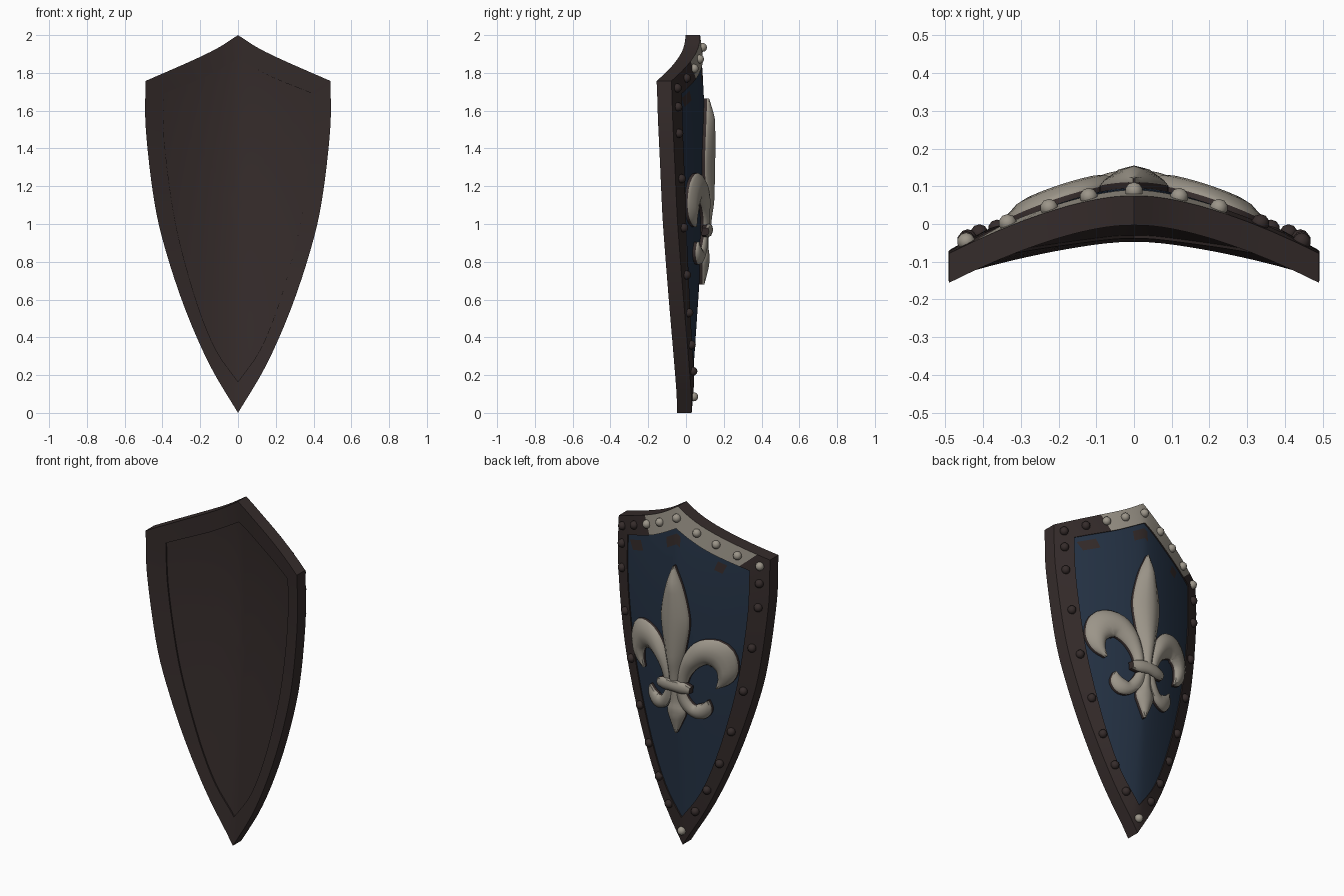
import bpy, bmesh, math
from mathutils import Vector

if "Cube" in bpy.data.objects:
    bpy.data.objects.remove(bpy.data.objects["Cube"])


def material(name, rgb):
    m = bpy.data.materials.new(name)
    m.diffuse_color = (*rgb, 1)
    m.use_nodes = True
    m.node_tree.nodes["Principled BSDF"].inputs["Base Color"].default_value = m.diffuse_color
    return m


BROWN = material("dark brown leather", (0.036, 0.025, 0.024))
BLUE = material("navy paint", (0.019, 0.034, 0.062))
CREAM = material("pale metal", (0.33, 0.30, 0.25))


def surface(x, z):
    """Depth of the curved shield face."""
    centre = 0.03 + 0.0534 * z + 0.0335 * z * z - 0.0245 * z ** 3
    return centre - 0.172 * (abs(x) / 0.49) ** 1.5


def smooth_path(pts, steps):
    """Catmull-Rom curve through points of any dimension."""
    p = [Vector(q) for q in pts]
    p = [2 * p[0] - p[1]] + p + [2 * p[-1] - p[-2]]
    out = []
    for i in range(1, len(p) - 2):
        a, b, c, d = p[i - 1:i + 3]
        for k in range(steps):
            t = k / steps
            out.append(0.5 * (2 * b + (c - a) * t + (2 * a - 5 * b + 4 * c - d) * t * t
                              + (3 * b - a - 3 * c + d) * t ** 3))
    return out + [p[-2]]


def finish(name, bm, mats, angle=35):
    bmesh.ops.recalc_face_normals(bm, faces=bm.faces)
    me = bpy.data.meshes.new(name)
    bm.to_mesh(me)
    bm.free()
    for m in mats:
        me.materials.append(m)
    ob = bpy.data.objects.new(name, me)
    bpy.context.collection.objects.link(ob)
    bpy.ops.object.select_all(action='DESELECT')
    ob.select_set(True)
    bpy.context.view_layer.objects.active = ob
    bpy.ops.object.shade_smooth_by_angle(angle=math.radians(angle))
    return ob


def outline(top, side):
    """Closed shield outline mirrored from its right half."""
    half = smooth_path(top, 4)[:-1] + smooth_path(side, 4)
    return half + [Vector((-p.x, p.y)) for p in reversed(half[1:-1])]


outer = outline([(0, 2), (.11, 1.93), (.25, 1.862), (.49, 1.757)],
                [(.49, 1.757), (.488, 1.5), (.445, 1.13), (.386, .87), (.28, .55), (.148, .25), (0, 0)])
inner = outline([(0, 1.875), (.1, 1.818), (.2, 1.768), (.395, 1.69)],
                [(.395, 1.69), (.39, 1.45), (.352, 1.13), (.3, .87), (.21, .56), (.115, .33), (0, .165)])
N = len(outer)

# Rim: rectangular section swept around the outline, pale plate along the top
bm = bmesh.new()
rings = []
for o, i in zip(outer, inner):
    rings.append([bm.verts.new((p.x, surface(p.x, p.y) + d, p.y))
                  for p, d in ((o, 0), (i, .004), (i, -.078), (o, -.078))])
for k in range(N):
    a, b = rings[k], rings[(k + 1) % N]
    for j in range(4):
        f = bm.faces.new((a[j], a[(j + 1) % 4], b[(j + 1) % 4], b[j]))
        c = f.calc_center_median()
        f.material_index = int(j == 0 and c.z > 1.73 and -.36 < c.x < .22)
finish("rim", bm, [BROWN, CREAM], 30)

# Panel: painted face and leather back, built as rings shrinking to the middle
bm = bmesh.new()
mid = Vector((0, 1.1))
levels = [1.03, .96, .88, .75, .6, .45, .3, .15]


def panel_side(offset, painted):
    rows = []
    for s in levels:
        pts = [mid + (p - mid) * s for p in inner]
        rows.append([bm.verts.new((p.x, surface(p.x, p.y) + offset, p.y)) for p in pts])
    hub = bm.verts.new((0, surface(0, mid.y) + offset, mid.y))
    faces = []
    for r, (a, b) in enumerate(zip(rows, rows[1:])):
        for k in range(N):
            n = (k + 1) % N
            f = bm.faces.new((a[k], a[n], b[n], b[k]))
            f.material_index = painted
            c = f.calc_center_median()
            # worn patches below the top edge
            if painted and r == 1 and c.z > 1.55 and math.sin(c.x * 23 + 1) > .55:
                f.material_index = 0
    for k in range(N):
        bm.faces.new((rows[-1][k], rows[-1][(k + 1) % N], hub)).material_index = painted
    return rows[0]


front_edge = panel_side(-.004, 1)
back_edge = panel_side(-.070, 0)
for k in range(N):
    n = (k + 1) % N
    bm.faces.new((front_edge[k], front_edge[n], back_edge[n], back_edge[k]))
finish("panel", bm, [BROWN, BLUE], 40)


# Emblem pieces: pillowed strips following a spine of (x, z, half width)
def petal(name, spine, height, sign=1, lift=0.0):
    pts = smooth_path(spine, 4)
    bm = bmesh.new()
    rows = []
    for k, p in enumerate(pts):
        t = pts[min(k + 1, len(pts) - 1)] - pts[max(k - 1, 0)]
        t = Vector((t.x, t.y)).normalized()
        w = max(p.z, .003)
        ridge = .022 + (height - .022) * min(1, w / .05)
        section = [(-1, -.01), (-1, .012), (-.88, .024), (-.45, ridge * .88), (0, ridge),
                   (.45, ridge * .88), (.88, .024), (1, .012), (1, -.01)]
        row = []
        for s, h in section:
            x, z = p.x - t.y * w * s, p.y + t.x * w * s
            row.append(bm.verts.new((sign * x, surface(x, z) + h + lift, z)))
        rows.append(row)
    for a, b in zip(rows, rows[1:]):
        for j in range(9):
            n = (j + 1) % 9
            f = bm.faces.new((a[j], a[n], b[n], b[j]))
            f.material_index = int(j in range(1, 7))
    for end in (rows[0], rows[-1]):
        bm.faces.new(end)
    finish(name, bm, [BROWN, CREAM], 50)


petal("centre_petal", [(0, 1.665, .003), (0, 1.55, .052), (0, 1.42, .084), (0, 1.32, .09),
                       (0, 1.18, .066), (0, 1.06, .04), (0, .96, .028)], .052)
petal("centre_tail", [(0, .96, .022), (0, .87, .03), (0, .81, .058), (0, .75, .037), (0, .68, .003)], .042)
for side, s in (("right", 1), ("left", -1)):
    petal(side + "_petal", [(.04, .96, .024), (.062, 1.05, .034), (.105, 1.13, .052), (.17, 1.185, .072),
                            (.245, 1.18, .082), (.285, 1.11, .06), (.275, 1.04, .036), (.235, .985, .003)], .048, s)
    petal(side + "_tail", [(.03, .95, .022), (.055, .88, .03), (.095, .835, .034), (.14, .83, .044),
                           (.172, .86, .034), (.185, .905, .003)], .042, s)
petal("band", [(-.105, .96, .02), (-.06, .965, .034), (0, .968, .032), (.06, .965, .034), (.105, .96, .02)],
      .04, 1, .02)


# Rivets: low domes around the rim
def rivet(name, x, z, mat):
    bm = bmesh.new()
    bmesh.ops.create_uvsphere(bm, u_segments=10, v_segments=6, radius=.024)
    for v in bm.verts:
        v.co += Vector((x, surface(x, z) + .006, z))
    finish(name, bm, [mat], 60)


rivet("rivet_top", 0, 1.935, CREAM)
rivet("rivet_bottom", 0, .085, CREAM)
top_rivets = [(.12, 1.873), (.225, 1.823), (.335, 1.772), (.445, 1.72)]
side_rivets = [(.445, 1.62), (.441, 1.48), (.41, 1.24), (.363, .98), (.295, .73), (.228, .53),
               (.155, .36), (.085, .22)]
for s, side in ((1, "right"), (-1, "left")):
    for k, (x, z) in enumerate(top_rivets + side_rivets):
        pale = k < 2 or (s < 0 and k < 4)
        rivet(f"rivet_{side}_{k}", s * x, z, CREAM if pale else BROWN)
